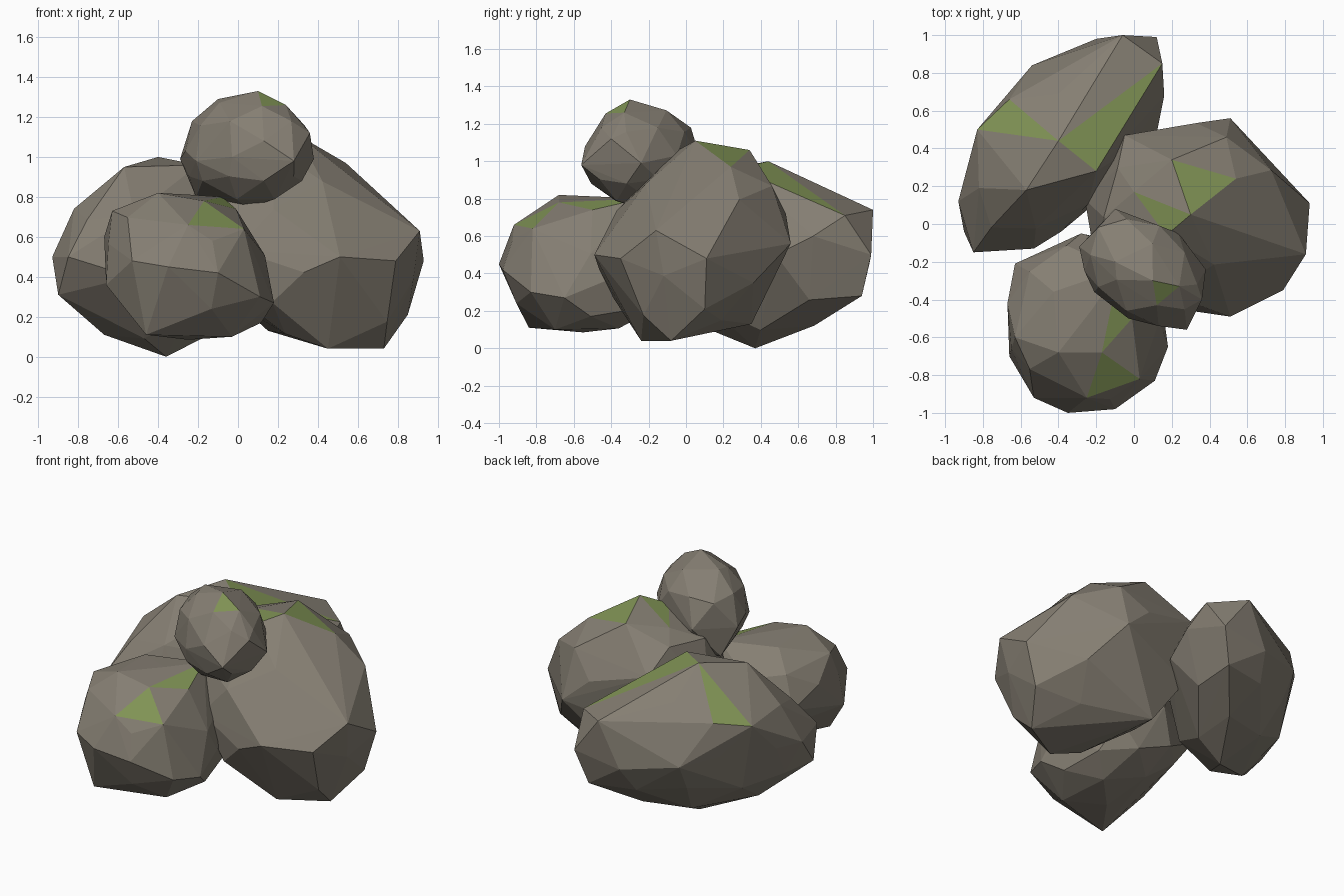
import bpy, bmesh, math
from mathutils import Vector, Matrix


def material(name, rgb):
    m = bpy.data.materials.new(name)
    m.diffuse_color = (*rgb, 1)
    return m


STONE = material("stone grey", (0.235, 0.21, 0.17))
MOSS = material("moss green", (0.215, 0.29, 0.09))


def rock(name, center, half, lean, corners, moss, fill=0.96):
    """Leaning faceted boulder: half = half extents, lean = xy, xz, yz skew."""
    hx, hy, hz = half
    xy, xz, yz = lean
    # ellipsoid transform that has exactly these half extents and skews
    b, d = xy / hx, xz / hx
    c = math.sqrt(hy * hy - b * b)
    e = (yz - d * b) / c
    f = math.sqrt(hz * hz - d * d - e * e)
    shape = Matrix(((hx, 0, 0), (b, c, 0), (d, e, f)))
    ball = bmesh.new()
    bmesh.ops.create_icosphere(ball, subdivisions=2, radius=fill)
    points = [shape @ v.co + Vector(center) for v in ball.verts]
    ball.free()

    # pull the nearest points out (or in) to the prominent corners
    pulled = []
    for corner in map(Vector, corners):
        i = min(range(len(points)), key=lambda k: (points[k] - corner).length)
        points.pop(i)
        pulled.append(corner)

    # wrap everything in flat facets
    bm = bmesh.new()
    for p in points + pulled:
        bm.verts.new(p)
    bmesh.ops.convex_hull(bm, input=bm.verts[:])
    bmesh.ops.delete(bm, geom=[v for v in bm.verts if not v.link_faces], context='VERTS')
    bmesh.ops.recalc_face_normals(bm, faces=bm.faces[:])

    # moss facets
    for spot in map(Vector, moss):
        face = min(bm.faces, key=lambda q: (q.calc_center_median() - spot).length)
        face.material_index = 1

    mesh = bpy.data.meshes.new(name)
    bm.to_mesh(mesh)
    bm.free()
    mesh.materials.append(STONE)
    mesh.materials.append(MOSS)
    bpy.context.collection.objects.link(bpy.data.objects.new(name, mesh))


# front left boulder
rock("front_boulder", (-0.245, -0.51, 0.455), (0.425, 0.49, 0.37), (0, -0.05, 0),
     [(-0.17, -0.68, 0.78), (0.03, -0.82, 0.64), (-0.25, -0.92, 0.66),
      (-0.40, -0.68, 0.82), (-0.63, -0.60, 0.73), (-0.35, -1.0, 0.45),
      (-0.10, -0.98, 0.42), (0.18, -0.65, 0.27), (-0.46, -0.84, 0.11),
      (-0.03, -0.70, 0.10), (-0.66, -0.70, 0.36), (-0.67, -0.42, 0.60),
      (-0.22, -0.45, 0.81), (0.11, -0.83, 0.30), (-0.08, -0.24, 0.80),
      (-0.53, -0.92, 0.48), (-0.63, -0.21, 0.50), (-0.28, -0.05, 0.55),
      (-0.01, -0.50, 0.74), (-0.25, -0.55, 0.085), (0.15, -0.43, 0.36)],
     [(-0.13, -0.81, 0.69), (-0.10, -0.40, 0.78)], 1.0)

# large right boulder
rock("right_boulder", (0.33, 0.035, 0.57), (0.60, 0.52, 0.54), (0, -0.09, 0.08),
     [(0.30, 0.05, 1.11), (0.20, 0.34, 1.06), (0.54, 0.24, 0.97),
      (0.93, 0.11, 0.48), (0.91, -0.16, 0.63), (0.79, -0.35, 0.48),
      (0.51, -0.49, 0.50), (0.73, -0.08, 0.04), (0.45, -0.24, 0.04),
      (0.51, 0.56, 0.56), (0.70, 0.34, 0.58), (-0.05, 0.47, 0.82),
      (0.15, 0.35, 0.13), (0.85, 0.10, 0.21), (-0.26, 0.13, 0.62),
      (0.0, 0.17, 1.02), (0.17, -0.06, 1.05), (0.66, 0.36, 0.35),
      (0.70, 0.06, 0.78), (-0.04, 0.42, 0.42)],
     [(0.35, 0.21, 1.05), (0.16, 0.05, 1.07)], 0.96)

# long back left boulder
rock("back_boulder", (-0.385, 0.425, 0.50), (0.545, 0.575, 0.49), (0.16, 0, 0.02),
     [(-0.40, 0.44, 1.0), (-0.63, 0.40, 0.865), (-0.40, 0.69, 0.84),
      (-0.66, 0.66, 0.755), (-0.57, 0.18, 0.95), (-0.13, 0.64, 0.85),
      (-0.20, 0.28, 0.96), (-0.93, 0.12, 0.50), (-0.90, -0.04, 0.31),
      (-0.83, 0.50, 0.72), (-0.36, 0.37, 0.0), (-0.06, 1.0, 0.74),
      (0.12, 0.99, 0.50), (0.15, 0.85, 0.71), (-0.54, 0.84, 0.50),
      (0.16, 0.68, 0.60), (-0.85, -0.15, 0.50), (-0.53, -0.13, 0.40),
      (0.05, 0.94, 0.28), (0.12, 0.48, 0.50), (-0.20, 0.98, 0.45),
      (-0.67, 0.20, 0.11)],
     [(-0.56, 0.58, 0.82), (-0.24, 0.45, 0.94)], 0.94)

# small rock resting on top
rock("top_rock", (0.045, -0.24, 1.03), (0.33, 0.32, 0.29), (-0.03, 0, 0),
     [(0.10, -0.30, 1.33), (0.24, -0.33, 1.26), (0.12, -0.43, 1.255),
      (0.38, -0.24, 0.99), (0.36, -0.40, 1.12), (0.28, -0.56, 0.98),
      (-0.10, -0.20, 1.29), (-0.29, -0.12, 0.99), (-0.10, 0.08, 1.0),
      (0.13, -0.54, 1.08), (-0.21, -0.36, 0.98), (-0.03, -0.50, 1.0),
      (-0.21, -0.06, 0.80), (0.03, 0.02, 1.10)],
     [(0.15, -0.35, 1.285)], 0.98)
